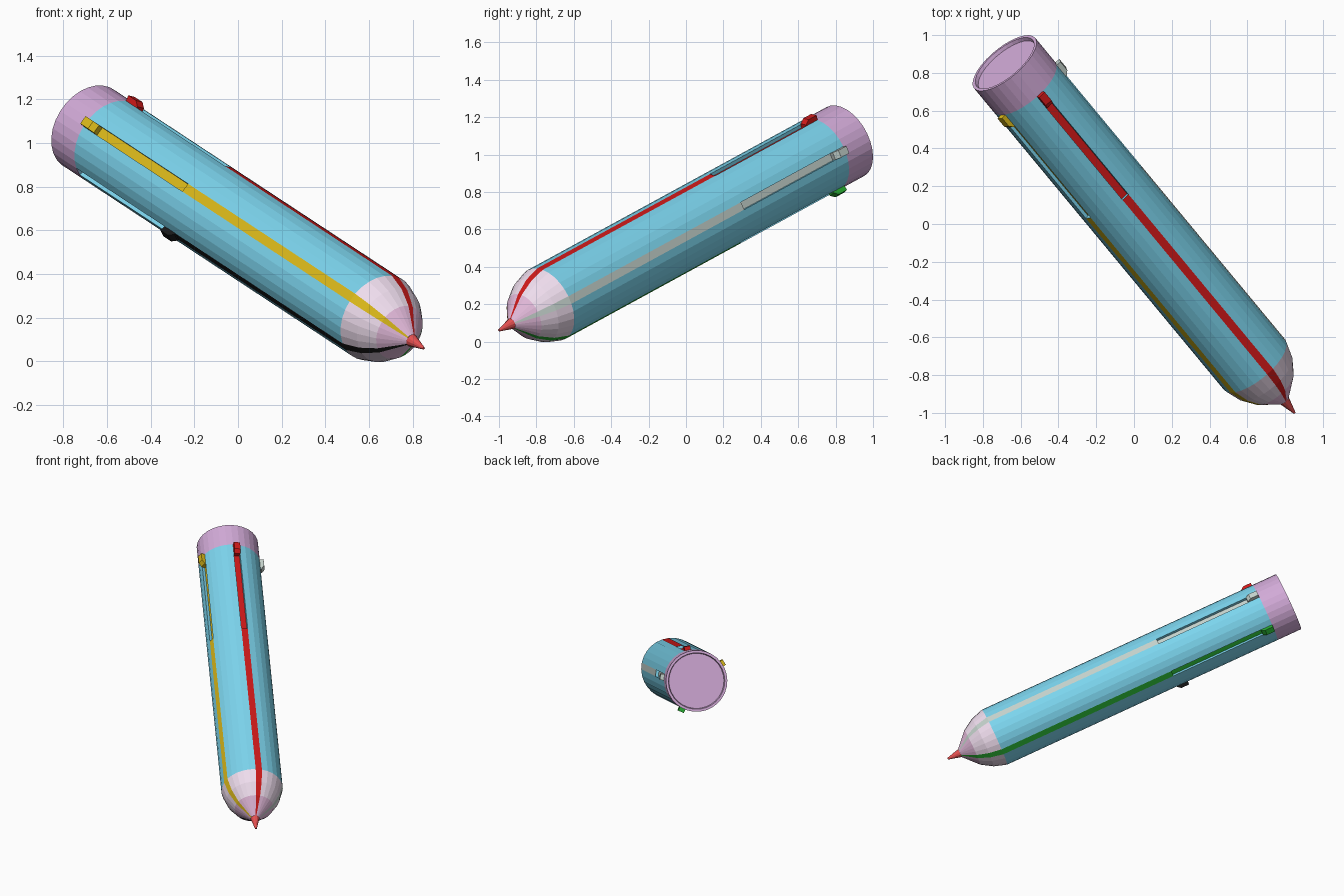
import bpy, bmesh
from math import sin, cos, radians, pi
from mathutils import Vector

if "Cube" in bpy.data.objects:
    bpy.data.objects.remove(bpy.data.objects["Cube"])

# Pen frame: back-end centre, axis towards the writing tip, two cross directions
BACK = Vector((-0.685, 0.852, 1.07))
TIP = Vector((0.85, -1.0, 0.06))
AXIS = (TIP - BACK).normalized()
LENGTH = (TIP - BACK).length
SIDE = Vector((0, 0, 1)).cross(AXIS).normalized()
UP = AXIS.cross(SIDE).normalized()
R, SIDES, FIRST = 0.21, 30, 11      # radius, sides, angle of the red stripe


def material(name, r, g, b):
    m = bpy.data.materials.new(name)
    m.diffuse_color = (r, g, b, 1)
    m.use_nodes = True
    m.node_tree.nodes["Principled BSDF"].inputs["Base Color"].default_value = m.diffuse_color
    return m


blue = material("light_blue", 0.20, 0.66, 0.85)
lilac = material("lilac", 0.64, 0.40, 0.68)
pale = material("pale_pink", 0.86, 0.72, 0.85)
pink = material("pink", 0.82, 0.52, 0.75)
coral = material("coral", 0.78, 0.08, 0.08)
inks = [material("red", 0.65, 0.01, 0.01), material("white", 0.55, 0.64, 0.60),
        material("green", 0.02, 0.40, 0.03), material("black", 0.01, 0.01, 0.01),
        material("yellow", 0.70, 0.48, 0.01)]


def point(s, deg, r):
    a = radians(deg)
    return BACK + AXIS * s + (UP * cos(a) + SIDE * sin(a)) * r


def finish(bm, name, mats):
    me = bpy.data.meshes.new(name)
    bm.to_mesh(me)
    bm.free()
    for m in mats:
        me.materials.append(m)
    ob = bpy.data.objects.new(name, me)
    bpy.context.collection.objects.link(ob)
    return ob


def lathe(profile, sides=SIDES, ends=(True, True)):
    """Turn (distance, radius) pairs round the pen axis; returns mesh and face bands."""
    bm = bmesh.new()
    step = 360 / sides
    rings = [[bm.verts.new(point(s, FIRST + (j - 0.5) * step, r)) for j in range(sides)]
             for s, r in profile]
    bands = [[bm.faces.new((a[j], a[(j + 1) % sides], b[(j + 1) % sides], b[j]))
              for j in range(sides)] for a, b in zip(rings, rings[1:])]
    if ends[0]:
        bm.faces.new(rings[0])
    if ends[1]:
        bm.faces.new(rings[-1])
    bmesh.ops.recalc_face_normals(bm, faces=bm.faces[:])
    bm.normal_update()
    return bm, bands


# End cap with a shallow recessed disc
bm, _ = lathe([(0.02, 0.188), (0, 0.193), (0, R), (0.18, R)])
finish(bm, "end_cap", [lilac])

# Barrel: every sixth side is an ink stripe, sunk into a slot near the back
bm, bands = lathe([(0.18, R), (0.95, R), (2.25, R)], ends=(False, False))
slots = bands[0][::6]
bmesh.ops.inset_individual(bm, faces=slots, thickness=0, depth=-0.02)
for stripes in (slots, bands[1][::6]):
    for k, f in enumerate(stripes):
        f.material_index = k + 1
finish(bm, "barrel", [blue] + inks)

# Rounded nose, stripes tapering to the point
bm, bands = lathe([(2.25, R), (2.34, 0.182), (2.42, 0.132), (2.515, 0.03)], ends=(False, True))
for band in bands:
    for j, f in enumerate(band):
        f.material_index = j // 6 + 1 if j % 6 == 0 else (6 if band is bands[-1] else 0)
finish(bm, "nose", [pale] + inks + [pink])

# Writing tip
bm, _ = lathe([(2.50, 0.034), (LENGTH, 0.006)], 12)
finish(bm, "writing_tip", [coral])

# Slider buttons; the black one is pushed forward in its slot
for k, ink in enumerate(inks):
    deg = FIRST + 72 * k
    start = 0.865 if ink.name.startswith("black") else 0.18
    across = point(0, deg + 90, 0.021) - BACK
    bm = bmesh.new()
    outline = [(start, 0.185), (start, 0.236), (start + 0.06, 0.236), (start + 0.085, 0.215),
               (start + 0.085, 0.185)]
    a, b = [[bm.verts.new(point(s, deg, r) + across * w) for s, r in outline] for w in (-1, 1)]
    bm.faces.new(a)
    bm.faces.new(b)
    for i in range(5):
        n = (i + 1) % 5
        bm.faces.new((a[i], a[n], b[n], b[i]))
    bmesh.ops.recalc_face_normals(bm, faces=bm.faces[:])
    finish(bm, ink.name + "_slider", [ink])
